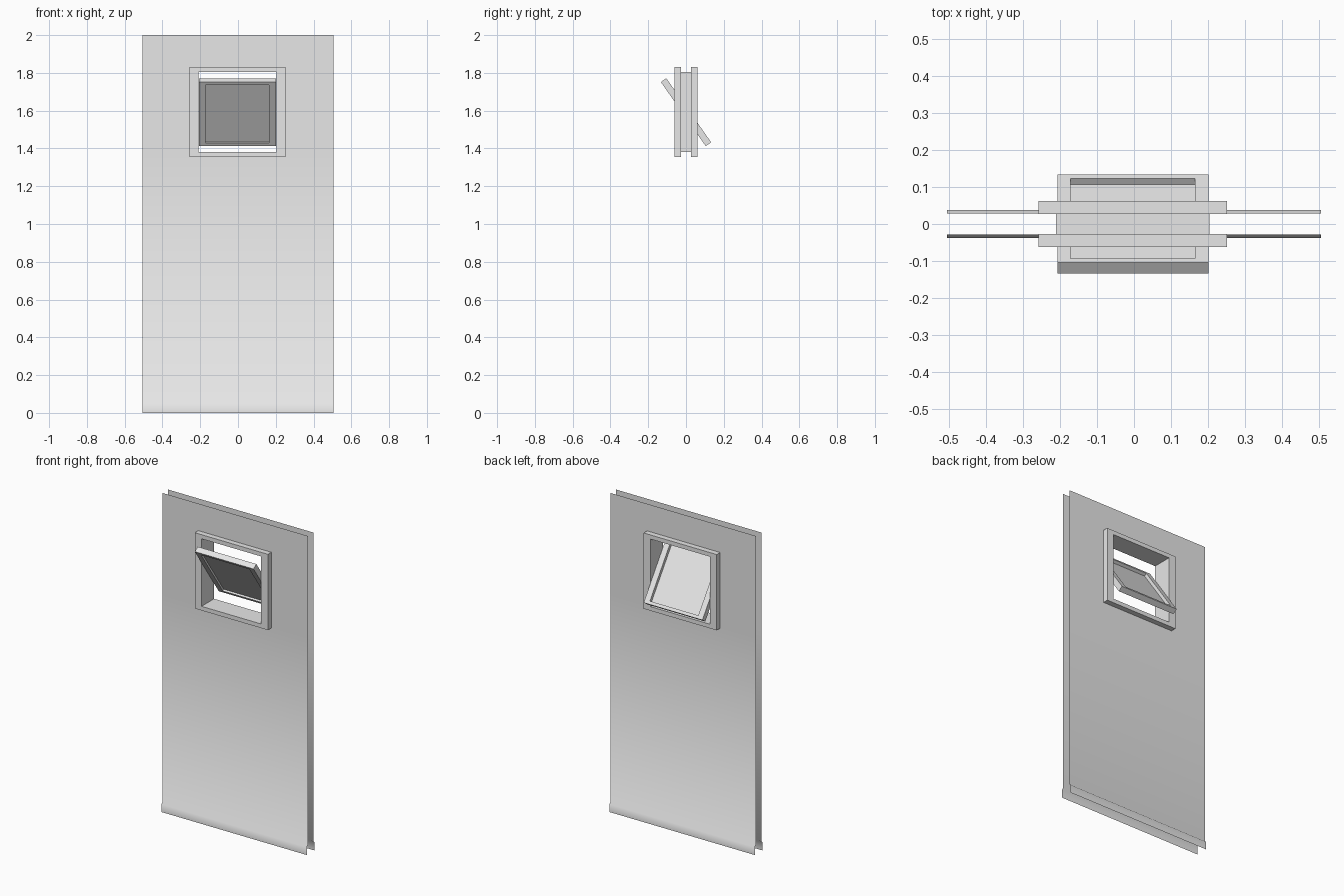
import bpy, bmesh, math
from mathutils import Matrix

cube = bpy.data.objects.get("Cube")
if cube:
    bpy.data.objects.remove(cube, do_unlink=True)

grey = bpy.data.materials.new("light_grey")
grey.use_nodes = True
grey.diffuse_color = (0.8, 0.8, 0.8, 1)
grey.node_tree.nodes["Principled BSDF"].inputs["Base Color"].default_value = (0.8, 0.8, 0.8, 1)

# Shared window measures: centre and half sizes
CX, CZ = -0.003, 1.592
OPEN_X, OPEN_Z = 0.207, 0.212
WALL_Y = 0.028


def finish(name, bm, smooth=False, recalc=True):
    if recalc:
        bmesh.ops.recalc_face_normals(bm, faces=bm.faces)
    mesh = bpy.data.meshes.new(name)
    bm.to_mesh(mesh)
    bm.free()
    mesh.materials.append(grey)
    for p in mesh.polygons:
        p.use_smooth = smooth
    obj = bpy.data.objects.new(name, mesh)
    bpy.context.collection.objects.link(obj)
    return obj


def rect(bm, hx, hz, y):
    return [bm.verts.new((sx * hx, y, sz * hz))
            for sx, sz in ((-1, -1), (1, -1), (1, 1), (-1, 1))]


def bridge(bm, a, b):
    for i in range(4):
        j = (i + 1) % 4
        bm.faces.new((a[i], a[j], b[j], b[i]))


def ring(name, outer, inner, y0, y1):
    """Rectangular frame with a rectangular hole."""
    bm = bmesh.new()
    loops = [rect(bm, *outer, y0), rect(bm, *outer, y1),
             rect(bm, *inner, y1), rect(bm, *inner, y0)]
    for k in range(4):
        bridge(bm, loops[k], loops[(k + 1) % 4])
    return finish(name, bm)


def wall(name, side):
    """Thin sheet with a window hole and a flared foot."""
    xs = (-0.505, CX - OPEN_X, CX + OPEN_X, 0.505)
    profile = ((0.038, 0), (0.038, 0.05), (WALL_Y, 0.06),
               (WALL_Y, CZ - OPEN_Z), (WALL_Y, CZ + OPEN_Z), (WALL_Y, 2))
    bm = bmesh.new()
    rows = [[bm.verts.new((x, side * y, z)) for x in xs] for y, z in profile]
    for r in range(len(rows) - 1):
        for c in range(len(xs) - 1):
            if (r, c) == (3, 1):
                continue
            quad = [rows[r][c], rows[r][c + 1], rows[r + 1][c + 1], rows[r + 1][c]]
            bm.faces.new(quad if side < 0 else quad[::-1])
    return finish(name, bm, smooth=True, recalc=False)


# Walls and window casings, front and back
for label, side in (("front", -1), ("back", 1)):
    wall(label + "_wall", side)
    casing = ring(label + "_casing", (0.254, 0.238), (OPEN_X, OPEN_Z),
                  side * 0.027, side * 0.062)
    casing.location = (CX, 0, CZ)

# Lining of the opening between the walls
bm = bmesh.new()
bridge(bm, rect(bm, OPEN_X, OPEN_Z, WALL_Y), rect(bm, OPEN_X, OPEN_Z, -WALL_Y))
liner = finish("opening_liner", bm, recalc=False)
liner.location = (CX, 0, CZ)

# Tilted sash and its pane, pivoting about the middle
TILT = math.radians(35)
PANE_X, PANE_Z = 0.168, 0.188
sash = ring("window_sash", (0.204, 0.207), (PANE_X, PANE_Z), -0.0175, 0.0175)
bm = bmesh.new()
bmesh.ops.create_cube(bm, size=1, matrix=Matrix.Translation((0, -0.004, 0))
                      @ Matrix.Diagonal((2 * PANE_X, 0.004, 2 * PANE_Z, 1)))
pane = finish("window_pane", bm)
for part in (sash, pane):
    part.location = (CX, 0, CZ)
    part.rotation_euler = (TILT, 0, 0)
